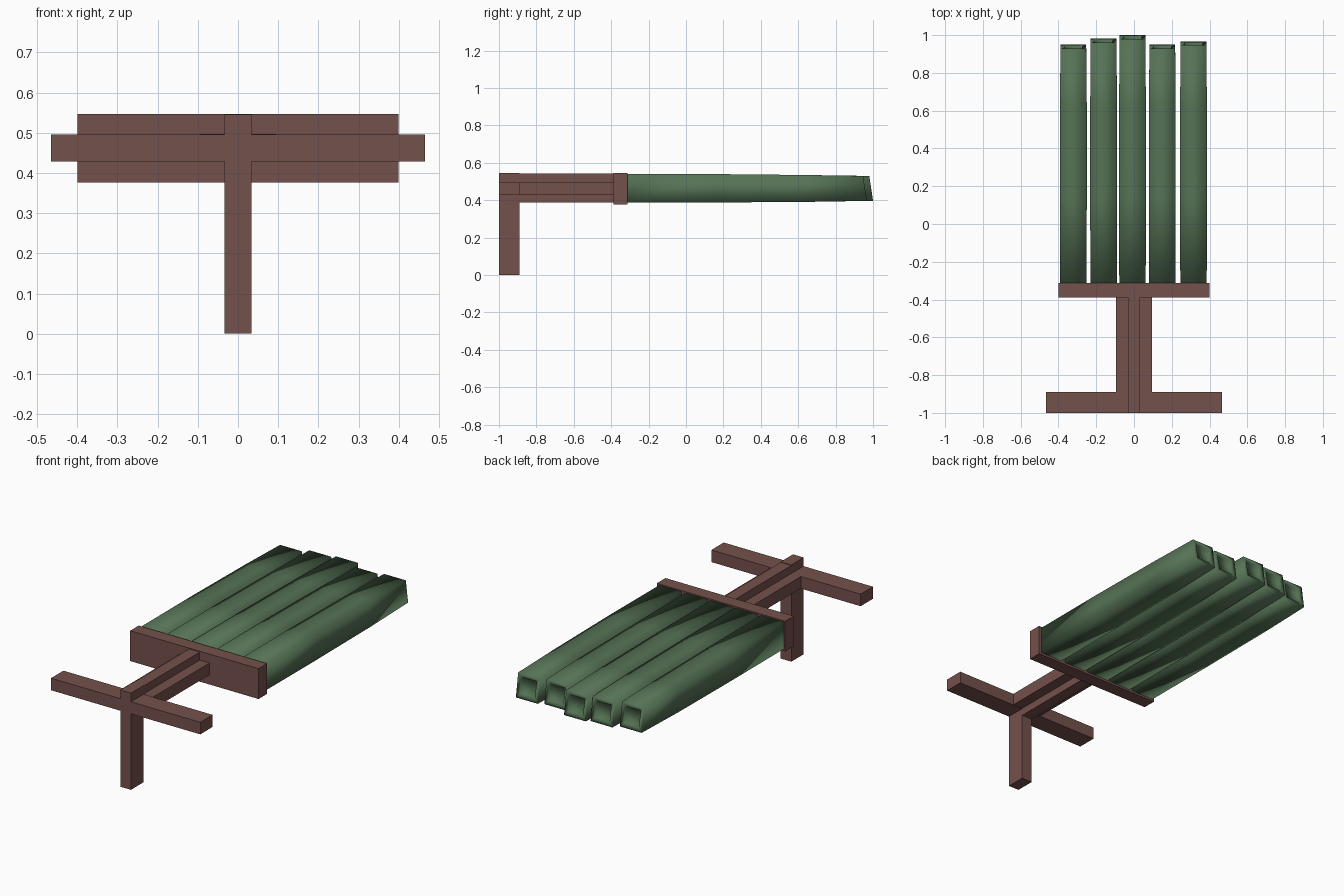
import bpy, bmesh

if "Cube" in bpy.data.objects:
    bpy.data.objects.remove(bpy.data.objects["Cube"])


def material(name, rgb):
    m = bpy.data.materials.new(name)
    m.diffuse_color = (*rgb, 1)
    m.use_nodes = True
    m.node_tree.nodes["Principled BSDF"].inputs["Base Color"].default_value = m.diffuse_color
    return m


brown = material("brown wood", (0.175, 0.082, 0.070))
green = material("green bristle", (0.092, 0.170, 0.092))


def finish(bm, name, mat, smooth=False):
    bmesh.ops.recalc_face_normals(bm, faces=bm.faces)
    for f in bm.faces:
        f.smooth = smooth
    me = bpy.data.meshes.new(name)
    bm.to_mesh(me)
    bm.free()
    me.materials.append(mat)
    ob = bpy.data.objects.new(name, me)
    bpy.context.collection.objects.link(ob)
    return ob


def box(name, x, y, z):
    """Box given by half width x and (min, max) ranges in y and z."""
    bm = bmesh.new()
    bmesh.ops.create_cube(bm, size=1)
    for v in bm.verts:
        v.co = (v.co.x * 2 * x, y[v.co.y > 0], z[v.co.z > 0])
    return finish(bm, name, brown)


# Wooden frame: leg, cross-shaped shaft, handle bar and head plate
box("leg", 0.033, (-1.0, -0.89), (0.0, 0.545))
box("shaft_rib", 0.033, (-0.89, -0.385), (0.387, 0.542))
box("shaft_flange", 0.094, (-0.89, -0.385), (0.43, 0.497))
box("handle_bar", 0.465, (-1.0, -0.89), (0.428, 0.496))
box("head_plate", 0.40, (-0.388, -0.312), (0.376, 0.547))


def bristle(name, cx, end):
    """Four-sided smooth rod, slightly tapered, with a slanted recessed end."""
    bm = bmesh.new()
    # y, half width, z bottom, z top, slant of the end
    rings = [(-0.314, 0.070, 0.388, 0.540, 0.0),
             (0.14, 0.071, 0.388, 0.540, 0.0),
             (0.63, 0.071, 0.391, 0.535, 0.0),
             (end - 0.01, 0.068, 0.397, 0.530, 0.01),
             (end - 0.012, 0.047, 0.418, 0.510, 0.008),
             (end - 0.022, 0.045, 0.420, 0.508, 0.008)]
    loops = []
    for y, w, lo, hi, s in rings:
        loops.append([bm.verts.new(p) for p in (
            (cx - w, y + s, lo), (cx + w, y + s, lo),
            (cx + w, y - s, hi), (cx - w, y - s, hi))])
    for a, b in zip(loops, loops[1:]):
        for i in range(4):
            j = (i + 1) % 4
            bm.faces.new((a[i], a[j], b[j], b[i]))
    bm.faces.new(loops[0])
    bm.faces.new(loops[-1])
    finish(bm, name, green, smooth=True)


# Five bristle bundles of different lengths
for i, (cx, end) in enumerate([(-0.321, 0.95), (-0.161, 0.982), (-0.008, 1.0),
                               (0.150, 0.95), (0.315, 0.967)]):
    bristle(f"bristle_{i + 1}", cx, end)
